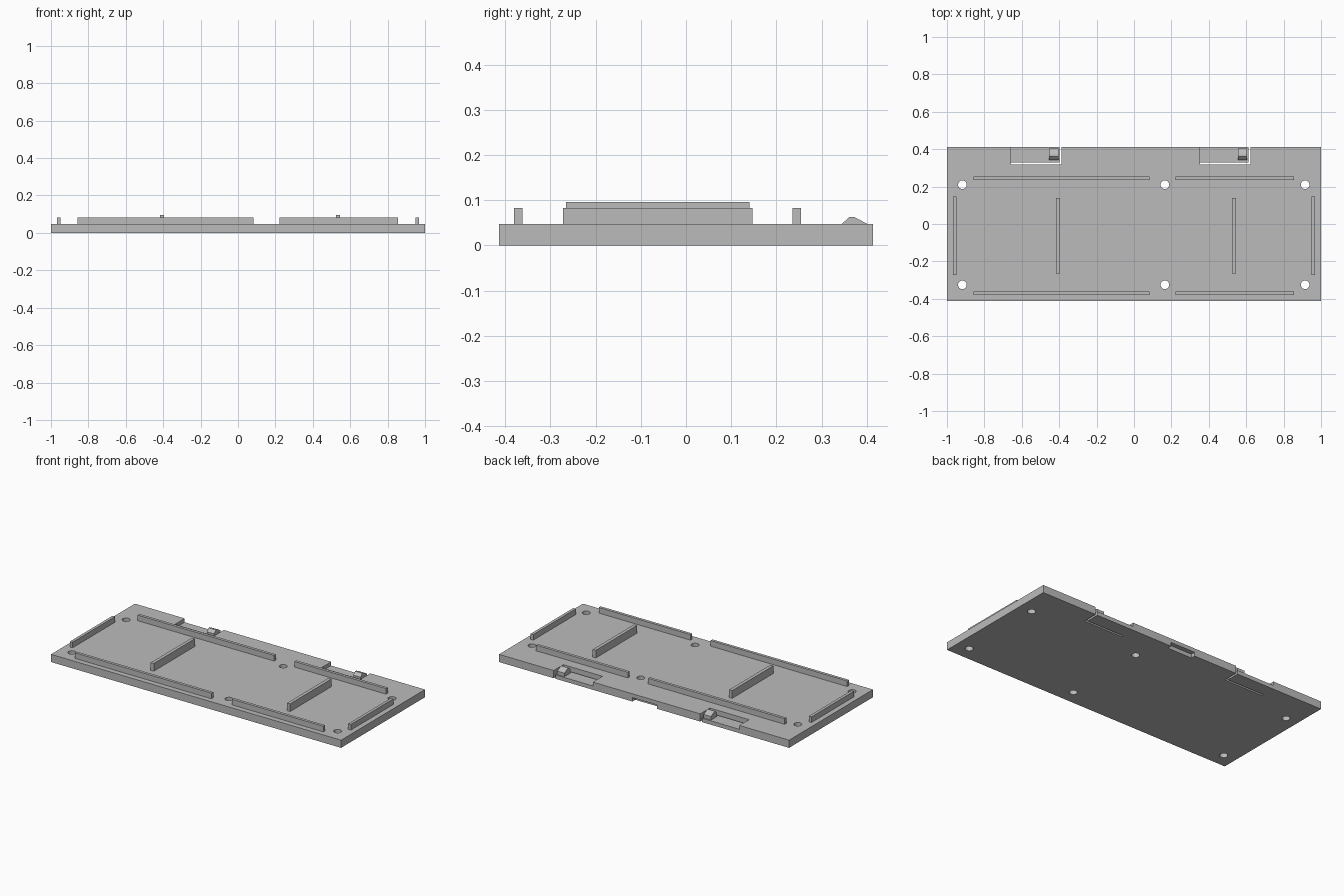
import bpy
import bmesh

cube = bpy.data.objects.get("Cube")
if cube:
    bpy.data.objects.remove(cube, do_unlink=True)

HALF_Y, TOP = 0.413, 0.048
TONGUE_TOP = 0.024

grey = bpy.data.materials.new("plain grey")
grey.use_nodes = True
colour = (0.5, 0.5, 0.5, 1)
grey.diffuse_color = colour
grey.node_tree.nodes["Principled BSDF"].inputs["Base Color"].default_value = colour


def make_object(name, bm):
    bmesh.ops.recalc_face_normals(bm, faces=bm.faces)
    mesh = bpy.data.meshes.new(name)
    bm.to_mesh(mesh)
    bm.free()
    mesh.materials.append(grey)
    obj = bpy.data.objects.new(name, mesh)
    bpy.context.collection.objects.link(obj)
    return obj


def box(name, x, y, z):
    bm = bmesh.new()
    bmesh.ops.create_cube(bm, size=1)
    for v in bm.verts:
        v.co = [r[0] if c < 0 else r[1] for c, r in zip(v.co, (x, y, z))]
    return make_object(name, bm)


def cylinder(name, x, y, radius):
    bm = bmesh.new()
    bmesh.ops.create_cone(bm, cap_ends=True, segments=32, radius1=radius,
                          radius2=radius, depth=0.3)
    bmesh.ops.translate(bm, verts=bm.verts, vec=(x, y, 0))
    return make_object(name, bm)


def extrude_x(name, profile, x0, x1):
    bm = bmesh.new()
    face = bm.faces.new([bm.verts.new((x0, y, z)) for y, z in profile])
    new = bmesh.ops.extrude_face_region(bm, geom=[face])["geom"]
    verts = [g for g in new if isinstance(g, bmesh.types.BMVert)]
    bmesh.ops.translate(bm, verts=verts, vec=(x1 - x0, 0, 0))
    return make_object(name, bm)


def cut(target, cutter):
    mod = target.modifiers.new(cutter.name, "BOOLEAN")
    mod.operation = "DIFFERENCE"
    mod.solver = "EXACT"
    mod.object = cutter
    cutter.hide_render = True
    cutter.hide_set(True)
    cutter.display_type = "WIRE"


# Base plate with screw holes and a pry notch under the back edge
plate = box("base_plate", (-1, 1), (-HALF_Y, HALF_Y), (0, TOP))
for x in (-0.918, 0.165, 0.915):
    for y in (-0.325, 0.21):
        cut(plate, cylinder("screw_hole_cutter", x, y, 0.023))
cut(plate, box("pry_notch_cutter", (-0.09, 0.08), (0.385, 0.5), (-0.1, 0.024)))

# Snap tongues: thin flexible strips freed by a slit, each with a catch
catch_profile = [(0.343, TONGUE_TOP - 0.004), (0.343, 0.046), (0.361, 0.063),
                 (0.372, 0.063), (0.404, 0.046), (0.404, TONGUE_TOP - 0.004)]
for side, x in (("right", -0.657), ("left", 0.353)):
    cut(plate, box(side + "_tongue_cutter", (x, x + 0.27), (0.318, 0.5), (-0.1, 0.2)))
    box(side + "_snap_tongue", (x, x + 0.258), (0.33, HALF_Y), (0, TONGUE_TOP))
    extrude_x(side + "_snap_catch", catch_profile, x + 0.202, x + 0.252)

# Long rails along the front and back
for side, y in (("front", -0.38), ("back", 0.236)):
    for part, x in (("long", (-0.858, 0.083)), ("short", (0.223, 0.855))):
        box(f"{side}_{part}_rail", x, (y, y + 0.018), (TOP - 0.004, 0.083))

# Rails at the two ends
for side, x in (("right", -0.968), ("left", 0.95)):
    box(side + "_end_rail", (x, x + 0.018), (-0.272, 0.147), (TOP - 0.004, 0.083))

# Taller cross ribs
for side, x in (("right", -0.416), ("left", 0.524)):
    box(side + "_cross_rib", (x, x + 0.021), (-0.265, 0.14), (TOP - 0.004, 0.096))
